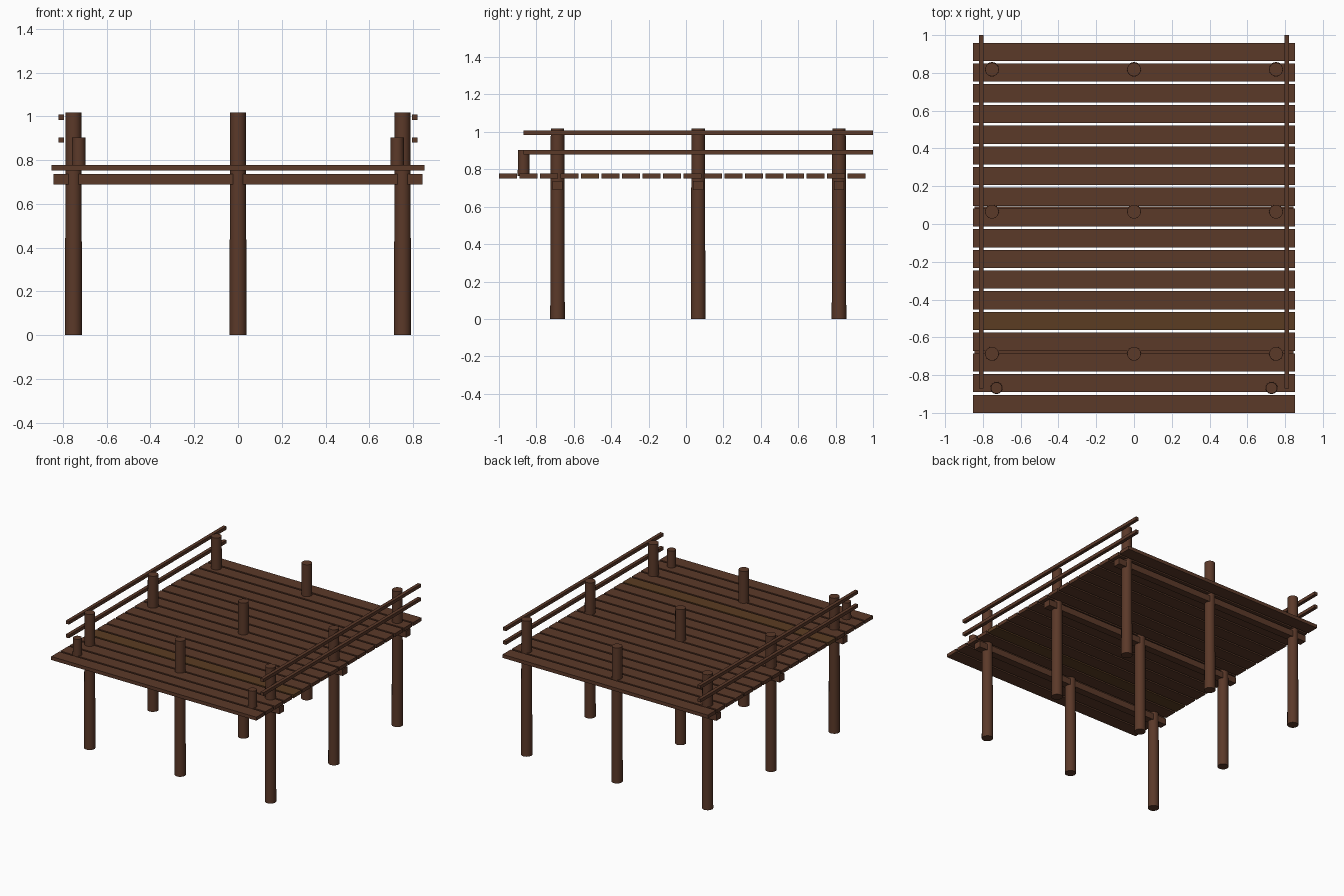
import bpy
import bmesh
from mathutils import Vector

cube = bpy.data.objects.get("Cube")
if cube:
    bpy.data.objects.remove(cube, do_unlink=True)


def make_material(name, color):
    mat = bpy.data.materials.new(name)
    mat.use_nodes = True
    mat.diffuse_color = color
    mat.node_tree.nodes["Principled BSDF"].inputs["Base Color"].default_value = color
    return mat


wood = make_material("dark brown wood", (0.105, 0.041, 0.022, 1))
weathered = make_material("weathered brown wood", (0.105, 0.046, 0.016, 1))


def finish(name, bm, mat):
    mesh = bpy.data.meshes.new(name)
    bm.to_mesh(mesh)
    bm.free()
    mesh.materials.append(mat)
    obj = bpy.data.objects.new(name, mesh)
    bpy.context.collection.objects.link(obj)
    return obj


def box(name, center, size, mat=wood):
    bm = bmesh.new()
    bmesh.ops.create_cube(bm, size=1)
    bmesh.ops.scale(bm, vec=Vector(size), verts=bm.verts)
    bmesh.ops.translate(bm, vec=Vector(center), verts=bm.verts)
    return finish(name, bm, mat)


def log(name, x, y, bottom, top, r_bottom, r_top):
    bm = bmesh.new()
    bmesh.ops.create_cone(bm, cap_ends=True, segments=24, radius1=r_bottom,
                          radius2=r_top, depth=top - bottom)
    bmesh.ops.translate(bm, vec=Vector((x, y, (top + bottom) / 2)), verts=bm.verts)
    obj = finish(name, bm, wood)
    # Round sides, crisp cut ends
    for poly in obj.data.polygons:
        poly.use_smooth = abs(poly.normal.z) < 0.5
    return obj


# Deck planks
PLANKS, PITCH = 18, 0.1096
for i in range(PLANKS):
    box(f"deck_plank_{i + 1}", (0, -0.952 + i * PITCH, 0.765), (1.706, 0.096, 0.026),
        weathered if i == 4 else wood)

# Rows of support posts, each with a cross beam
for row, y in zip(("front", "middle", "back"), (-0.687, 0.065, 0.818)):
    box(f"{row}_cross_beam", (0, y, 0.713), (1.688, 0.056, 0.048))
    for side, x in (("right", -0.752), ("centre", 0), ("left", 0.752)):
        log(f"{row}_{side}_post", x, y, 0, 1.017, 0.039, 0.036)

# Short end posts and side rails
for side, s in (("right", -1), ("left", 1)):
    log(f"{side}_short_post", s * 0.728, -0.868, 0.765, 0.903, 0.032, 0.030)
    for level, z in (("upper", 0.995), ("lower", 0.892)):
        box(f"{side}_{level}_rail", (s * 0.809, 0.065, z), (0.025, 1.87, 0.024))
